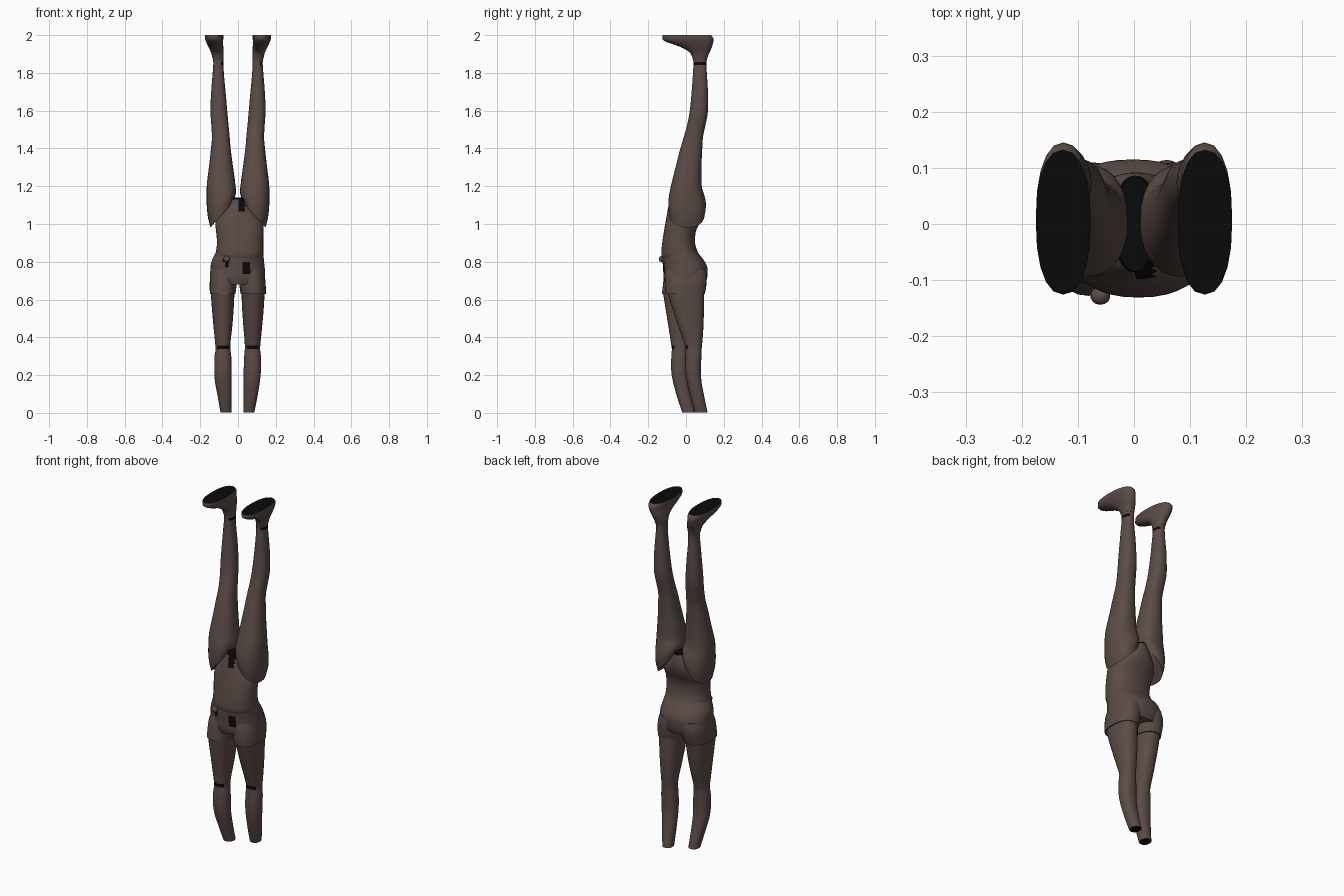
import bpy, bmesh, math


def material(name, rgb):
    m = bpy.data.materials.new(name)
    m.diffuse_color = (*rgb, 1)
    return m


BROWN = material("dark brown", (0.105, 0.072, 0.062))
BLACK = material("black", (0.003, 0.003, 0.003))


def refine(rows, steps):
    """Smoothly add rings between rows; first value of each row is height."""
    def slope(i, k):
        if i == 0 or i == len(rows) - 1:
            j = min(i, len(rows) - 2)
            return (rows[j + 1][k] - rows[j][k]) / (rows[j + 1][0] - rows[j][0])
        a, b, c = rows[i - 1], rows[i], rows[i + 1]
        if (b[k] - a[k]) * (c[k] - b[k]) <= 0:
            return 0
        return (c[k] - a[k]) / (c[0] - a[0])
    out = []
    for i in range(len(rows) - 1):
        a, b = rows[i], rows[i + 1]
        h = b[0] - a[0]
        for s in range(steps):
            t = s / steps
            ring = [a[0] + h * t]
            for k in range(1, len(a)):
                ring.append((2*t**3 - 3*t**2 + 1) * a[k] + (t**3 - 2*t**2 + t) * h * slope(i, k)
                            + (3*t**2 - 2*t**3) * b[k] + (t**3 - t**2) * h * slope(i + 1, k))
            out.append(ring)
    return out + [rows[-1]]


def loft(name, rows, side=1, steps=3, sides=28, power=2.3, dark=None):
    """Rows are (z, x min, x max, y min, y max, tilt in x); side -1 mirrors in x."""
    bm = bmesh.new()
    rings = []
    for z, x0, x1, y0, y1, tilt in refine(rows, steps):
        ring = []
        for i in range(sides):
            a = 2 * math.pi * i / sides
            c, s = math.cos(a), math.sin(a)
            dx = math.copysign(abs(c) ** (2 / power), c) * (x1 - x0) / 2
            dy = math.copysign(abs(s) ** (2 / power), s) * (y1 - y0) / 2
            ring.append(bm.verts.new((side * ((x0 + x1) / 2 + dx), (y0 + y1) / 2 + dy, z + tilt * dx)))
        rings.append(ring)
    for r, q in zip(rings, rings[1:]):
        for i in range(sides):
            j = (i + 1) % sides
            bm.faces.new((r[i], r[j], q[j], q[i]))
    bm.faces.new(rings[0][::-1])
    bm.faces.new(rings[-1])
    bmesh.ops.recalc_face_normals(bm, faces=bm.faces)
    for f in bm.faces:
        if dark and dark(f.calc_center_median(), f.normal):
            f.material_index = 1
    return finish(name, bm)


def finish(name, bm):
    me = bpy.data.meshes.new(name)
    bm.to_mesh(me)
    bm.free()
    ob = bpy.data.objects.new(name, me)
    bpy.context.collection.objects.link(ob)
    me.materials.append(BROWN)
    me.materials.append(BLACK)
    bpy.ops.object.select_all(action='DESELECT')
    ob.select_set(True)
    bpy.context.view_layer.objects.active = ob
    bpy.ops.object.shade_smooth_by_angle(angle=math.radians(45))
    return ob


# Raised legs, slanted where they meet the body, with dark ankle band
raised_leg = [
    (1.05, .022, .146, -.088, .098, -1.1),
    (1.10, .012, .160, -.094, .106, -.80),
    (1.15, .011, .166, -.090, .097, -.45),
    (1.21, .014, .165, -.078, .082, 0),
    (1.30, .026, .154, -.055, .082, 0),
    (1.40, .039, .143, -.030, .086, 0),
    (1.46, .044, .138, -.012, .090, 0),
    (1.52, .050, .141, .005, .102, 0),
    (1.60, .057, .146, .020, .116, 0),
    (1.70, .066, .142, .030, .116, 0),
    (1.80, .075, .134, .037, .110, 0),
    (1.842, .077, .131, .039, .109, 0),
    (1.857, .077, .131, .039, .109, 0),
    (1.89, .076, .137, .033, .115, 0),
]
# Feet with flat dark soles
foot = [
    (1.87, .077, .133, .037, .111, 0),
    (1.90, .076, .140, .026, .120, 0),
    (1.92, .077, .148, .004, .130, 0),
    (1.94, .078, .158, -.036, .138, 0),
    (1.955, .079, .165, -.080, .142, 0),
    (1.97, .079, .171, -.116, .145, 0),
    (1.985, .077, .175, -.126, .144, 0),
    (2.00, .078, .175, -.124, .132, 0),
]
for side, label in ((1, "right"), (-1, "left")):
    loft(label + "_raised_leg", raised_leg, side,
         dark=lambda c, n: 1.842 < c.z < 1.857 and n.x > .6)
    loft(label + "_foot", foot, side, steps=2, sides=20,
         dark=lambda c, n: c.z > 1.999)

# Belly narrowing to the upper crotch, dark where it opens
belly = [
    (.815, -.118, .128, -.124, .070, 0),
    (.84, -.118, .134, -.131, .066, 0),
    (.90, -.111, .134, -.126, .048, 0),
    (.96, -.116, .135, -.117, .052, 0),
    (1.00, -.120, .136, -.110, .070, 0),
    (1.04, -.108, .118, -.103, .086, 0),
    (1.08, -.078, .085, -.096, .092, 0),
    (1.11, -.052, .056, -.090, .090, 0),
    (1.14, -.030, .034, -.084, .084, 0),
]
loft("belly", belly, sides=36,
     dark=lambda c, n: c.z > 1.13 or (c.z > 1.07 and 0 < c.x < .036 and c.y < 0))

# Pelvis with two irregular dark patches on the front
pelvis = [
    (.68, -.140, .138, -.108, .100, 0),
    (.71, -.149, .144, -.118, .111, 0),
    (.76, -.146, .142, -.121, .115, 0),
    (.80, -.141, .138, -.124, .100, 0),
    (.84, -.122, .134, -.126, .070, 0),
    (.87, -.108, .130, -.118, .050, 0),
]
loft("pelvis", pelvis, steps=4, sides=44,
     dark=lambda c, n: c.y < 0 and ((-.075 < c.x < -.04 and .77 < c.z < .82)
                                   or (.03 < c.x < .065 and .73 < c.z < .80)))

# Small bump on the waist edge
bm = bmesh.new()
bmesh.ops.create_uvsphere(bm, u_segments=14, v_segments=8, radius=1)
for v in bm.verts:
    v.co = (v.co.x * .018 - .06, v.co.y * .016 - .128, v.co.z * .017 + .815)
finish("waist_bump", bm)

# Short hip cuffs and lower limbs; the left limb sits further forward
cuff_right = [(.63, .014, .147, -.108, .100, 0), (.67, .008, .147, -.112, .107, 0),
              (.72, .002, .142, -.112, .110, 0), (.76, .004, .130, -.105, .105, 0)]
cuff_left = [(.63, .014, .149, -.128, .088, 0), (.67, .008, .150, -.123, .100, 0),
             (.72, .002, .147, -.117, .110, 0), (.76, .004, .135, -.108, .105, 0)]
limb_right = [
    (.003, .030, .086, .047, .114, 0),
    (.08, .030, .102, .025, .098, 0),
    (.20, .030, .120, -.001, .079, 0),
    (.29, .032, .122, -.004, .081, 0),
    (.338, .036, .117, -.003, .083, 0),
    (.358, .036, .118, -.006, .085, 0),
    (.45, .029, .127, -.038, .092, 0),
    (.55, .022, .136, -.072, .095, 0),
    (.65, .018, .142, -.102, .096, 0),
]
limb_left = [
    (.003, .035, .093, -.020, .048, 0),
    (.08, .035, .106, -.046, .030, 0),
    (.20, .034, .125, -.076, .010, 0),
    (.29, .035, .125, -.078, .010, 0),
    (.338, .040, .119, -.075, .012, 0),
    (.358, .040, .120, -.078, .016, 0),
    (.45, .031, .129, -.092, .042, 0),
    (.55, .023, .138, -.108, .066, 0),
    (.65, .018, .145, -.124, .084, 0),
]


def limb_dark(c, n):
    return (.338 < c.z < .358 and n.y < -.5) or c.z < .004


for side, label, cuff, limb in ((1, "right", cuff_right, limb_right),
                                (-1, "left", cuff_left, limb_left)):
    loft(label + "_hip_cuff", cuff, side)
    loft(label + "_lower_limb", limb, side, dark=limb_dark)
